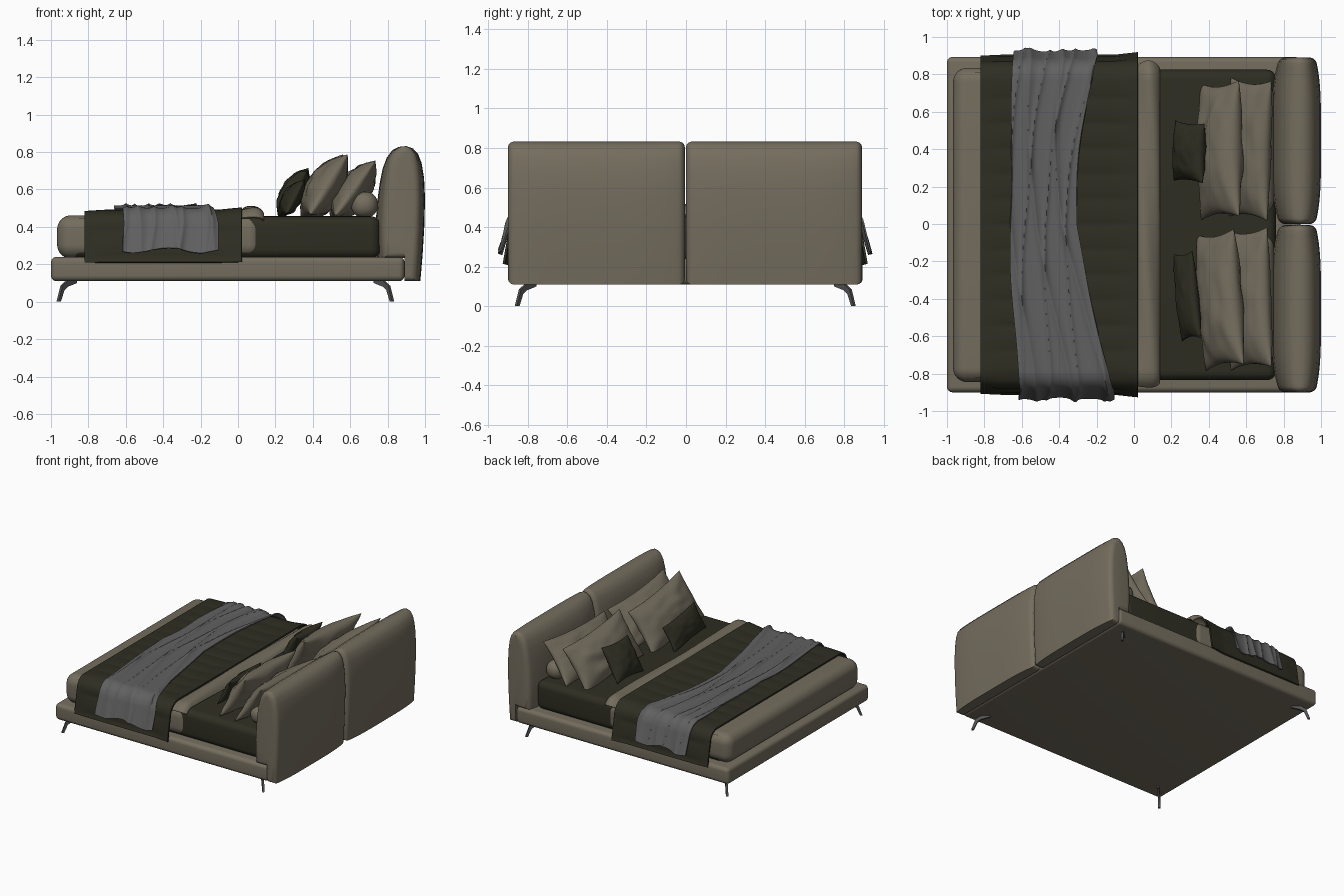
import bpy, bmesh, math
from mathutils import Vector, Matrix, noise

if "Cube" in bpy.data.objects:
    bpy.data.objects.remove(bpy.data.objects["Cube"])


def mat(name, col):
    m = bpy.data.materials.new(name)
    m.diffuse_color = (*col, 1)
    m.use_nodes = True
    m.node_tree.nodes["Principled BSDF"].inputs["Base Color"].default_value = m.diffuse_color
    return m


TAN = mat("tan fabric", (0.175, 0.153, 0.112))
DARK = mat("dark olive fabric", (0.027, 0.027, 0.016))
GREY = mat("grey throw", (0.118, 0.118, 0.120))
METAL = mat("leg metal", (0.085, 0.085, 0.088))


def finish(bm, name, material, angle=40):
    bmesh.ops.recalc_face_normals(bm, faces=bm.faces)
    me = bpy.data.meshes.new(name)
    bm.to_mesh(me)
    bm.free()
    me.materials.append(material)
    ob = bpy.data.objects.new(name, me)
    bpy.context.collection.objects.link(ob)
    bpy.ops.object.select_all(action='DESELECT')
    ob.select_set(True)
    bpy.context.view_layer.objects.active = ob
    bpy.ops.object.shade_smooth_by_angle(angle=math.radians(angle))
    return ob


def rounded_box(name, lo, hi, r, material, seg=6):
    bm = bmesh.new()
    bmesh.ops.create_cube(bm, size=1)
    for v in bm.verts:
        v.co = Vector([(a + b) / 2 + c * (b - a) for a, b, c in zip(lo, hi, v.co)])
    bmesh.ops.bevel(bm, geom=bm.edges[:], offset=r, segments=seg, profile=0.5, affect='EDGES')
    return finish(bm, name, material)


def grid_faces(bm, rows, closed=False):
    for a, b in zip(rows, rows[1:]):
        n = len(a)
        for j in range(n if closed else n - 1):
            k = (j + 1) % n
            bm.faces.new((a[j], a[k], b[k], b[j]))


# Path of cloth lying across the mattress: flat top, rounded corner, sloping side
FLAT, RAD, ANG, TOP = 0.78, 0.09, math.radians(80), 0.485


def path(t, off):
    d, s = abs(t), (1 if t >= 0 else -1)
    a = min(max((d - FLAT) / RAD, 0), ANG)
    rest = max(d - FLAT - RAD * ANG, 0)
    y = min(d, FLAT) + (RAD + off) * math.sin(a) + rest * math.cos(ANG)
    z = TOP - RAD + (RAD + off) * math.cos(a) - rest * math.sin(ANG)
    return s * y - 0.004, z


def drape(name, half, xfun, offfun, nt, nv, thick, material, hem=lambda v: 0):
    bm = bmesh.new()
    rows = []
    for i in range(nt + 1):
        row = []
        for j in range(nv + 1):
            v = j / nv
            t = (2 * i / nt - 1) * (half + hem(v))
            x = xfun(t, v)
            y, z = path(t, offfun(t, v, x))
            row.append(bm.verts.new((x, y, z)))
        rows.append(row)
    grid_faces(bm, rows)
    bmesh.ops.recalc_face_normals(bm, faces=bm.faces)
    bmesh.ops.solidify(bm, geom=bm.faces[:], thickness=thick)
    return finish(bm, name, material, 60)


def pillow(name, centre, w, h, th, tilt, material, yaw=0, roll=0, seed=0):
    """Stuffed cushion: w along y, h up, th thick, leaning back by tilt degrees."""
    bm = bmesh.new()
    n = 28
    for side in (1, -1):
        rows = []
        for i in range(n + 1):
            row = []
            for j in range(n + 1):
                u = math.sin((2 * i / n - 1) * math.pi / 2)
                v = math.sin((2 * j / n - 1) * math.pi / 2)
                bulge = max((1 - u * u) * (1 - v * v), 0) ** 0.5
                wr = noise.noise(Vector((u * 2.5 + seed, v * 2.5, side * 3)))
                # edges pull in between the pointed corners
                yy = u * w / 2 * (1 - 0.07 * (1 - v * v))
                zz = v * h / 2 * (1 - 0.10 * (1 - u * u))
                xx = -side * th / 2 * bulge * (1 + 0.22 * wr)
                row.append(bm.verts.new((xx, yy, zz)))
            rows.append(row)
        grid_faces(bm, rows)
    bmesh.ops.remove_doubles(bm, verts=bm.verts, dist=0.0002)
    m = (Matrix.Translation(centre) @ Matrix.Rotation(math.radians(yaw), 4, 'Z')
         @ Matrix.Rotation(math.radians(tilt), 4, 'Y') @ Matrix.Rotation(math.radians(roll), 4, 'X'))
    bmesh.ops.transform(bm, matrix=m, verts=bm.verts)
    return finish(bm, name, material, 70)


# Bed base, mattress and duvet
rounded_box("base_frame", (-1, -0.9, 0.11), (0.89, 0.893, 0.24), 0.03, TAN)
rounded_box("mattress", (-0.9, -0.835, 0.23), (0.76, 0.825, 0.457), 0.05, DARK)
rounded_box("duvet", (-0.967, -0.845, 0.23), (0.132, 0.835, 0.462), 0.075, TAN, 8)

# Headboard: two padded panels, thinner towards their ends
PROFILE = [(0.89, 0.11), (0.975, 0.11), (0.987, 0.25), (0.996, 0.4), (1.0, 0.55), (0.995, 0.66),
           (0.982, 0.74), (0.963, 0.79), (0.935, 0.82), (0.9, 0.832), (0.86, 0.828), (0.825, 0.81),
           (0.795, 0.77), (0.773, 0.71), (0.757, 0.63), (0.744, 0.53), (0.736, 0.42),
           (0.737, 0.32), (0.745, 0.235), (0.89, 0.235)]


def headboard(name, y0, y1):
    bm = bmesh.new()
    R, half, rows = 0.03, (y1 - y0) / 2, []
    ends = [half - R * (1 - math.cos(k * math.pi / 12)) for k in range(7)]
    pos = ends + [half * e for e in (0.88, 0.78, 0.65, 0.5, 0.3)]
    for p in sorted(pos + [-q for q in pos] + [0]):
        e = abs(p) / half
        d = half - abs(p)
        sh = R - math.sqrt(max(R * R - (R - d) ** 2, 0)) if d < R else 0
        f = 1 - 0.28 * e ** 4
        row = []
        for x, z in PROFILE:
            dx = (x - 0.89) * f
            dx -= math.copysign(min(sh, abs(dx)), dx) if abs(dx) > 1e-6 else 0
            row.append(bm.verts.new((0.89 + dx, (y0 + y1) / 2 + p, z - math.copysign(sh, z - 0.4))))
        rows.append(row)
    grid_faces(bm, rows, closed=True)
    bm.faces.new(rows[0])
    bm.faces.new(rows[-1])
    finish(bm, name, TAN)


headboard("headboard_panel_right", -0.9, -0.006)
headboard("headboard_panel_left", 0.0, 0.89)

# Folded-back duvet edge
drape("duvet_fold", 0.87, lambda t, v: 0.14 * v + 0.008 * math.sin(3 * t) * (1 - v),
      lambda t, v, x: -0.02 + 0.042 * math.sin(math.pi * v) ** 0.6 + 0.006 * math.sin(5 * t + 6 * v),
      80, 14, 0.01, TAN)

# Dark quilted blanket
drape("blanket", 1.109, lambda t, v: -0.82 + 0.84 * v,
      lambda t, v, x: 0.007 * abs(math.sin(math.pi * t / 0.135)) ** 0.6 * min(1, 8 * v, 8 * (1 - v))
      + 0.016 * max(0, 1 + x / 0.1) * (x < 0.05), 160, 30, 0.012, DARK)


# Grey throw, gathered in the middle
def throw_x(t, v):
    y = max(-1, min(1, t / 0.9))
    left = -0.66 + (0.05 * y * y if y < 0 else 0.012 * y)
    right = -0.31 + (0.2 * abs(y) ** 1.1 if y < 0 else 0.11 * y * y)
    return left + (right - left) * v + 0.006 * math.sin(7 * t + 2 * v)


def throw_off(t, v, x):
    a = 1 - abs(math.sin(math.pi * (2.6 * v + 0.55 * t + 0.1 * math.sin(4 * t))))
    b = 1 - abs(math.sin(math.pi * (3.3 * v - 0.7 * t + 0.3)))
    flare = 0.02 * max(0, (abs(t) - 0.88) / 0.17)
    return 0.015 + 0.016 * a ** 2 + 0.012 * b ** 3 + flare


drape("throw", 1.05, throw_x, throw_off, 200, 70, 0.008, GREY,
      hem=lambda v: 0.014 * math.sin(9 * v + 0.5))

# Pillows and cushions on each side
for s, side in ((1, "left"), (-1, "right")):
    c = 0.40 * s
    pillow("back_pillow_" + side, (0.615, c, 0.59), 0.75, 0.37, 0.17, 36, TAN, 0, 3 * s, 5 + s)
    pillow("front_pillow_" + side, (0.46, c - 0.005, 0.605), 0.73, 0.38, 0.19, 32, TAN, -2 * s, -4, 9 + s)
    y0, y1 = sorted((0.06 * s, 0.75 * s))
    rounded_box("bolster_" + side, (0.605, y0, 0.448), (0.748, y1, 0.588), 0.066, TAN, 8)
pillow("square_cushion", (0.295, 0.385, 0.585), 0.32, 0.29, 0.13, 32, DARK, 0, 3, 2)
pillow("lumbar_cushion", (0.285, -0.385, 0.55), 0.47, 0.21, 0.10, 28, DARK, 4, -3, 4)

# Splayed blade legs at the four corners
BLADE = [(0, 0), (0.018, 0), (0.045, 0.062), (0.07, 0.08), (0.14, 0.1), (0.14, 0.115),
         (0.075, 0.115), (0.03, 0.085)]
for fx, ex in ((-0.965, "foot"), (0.83, "head")):
    for fy, ey in ((-0.86, "right"), (0.853, "left")):
        d = Vector((-math.copysign(1, fx), -math.copysign(1, fy), 0)).normalized()
        side = Vector((-d.y, d.x, 0)) * 0.008
        bm = bmesh.new()
        loops = [[bm.verts.new(Vector((fx, fy, z)) + d * r + side * k) for r, z in BLADE] for k in (-1, 1)]
        grid_faces(bm, loops, closed=True)
        for lp in loops:
            bm.faces.new(lp)
        finish(bm, "leg_%s_%s" % (ex, ey), METAL, 30)
